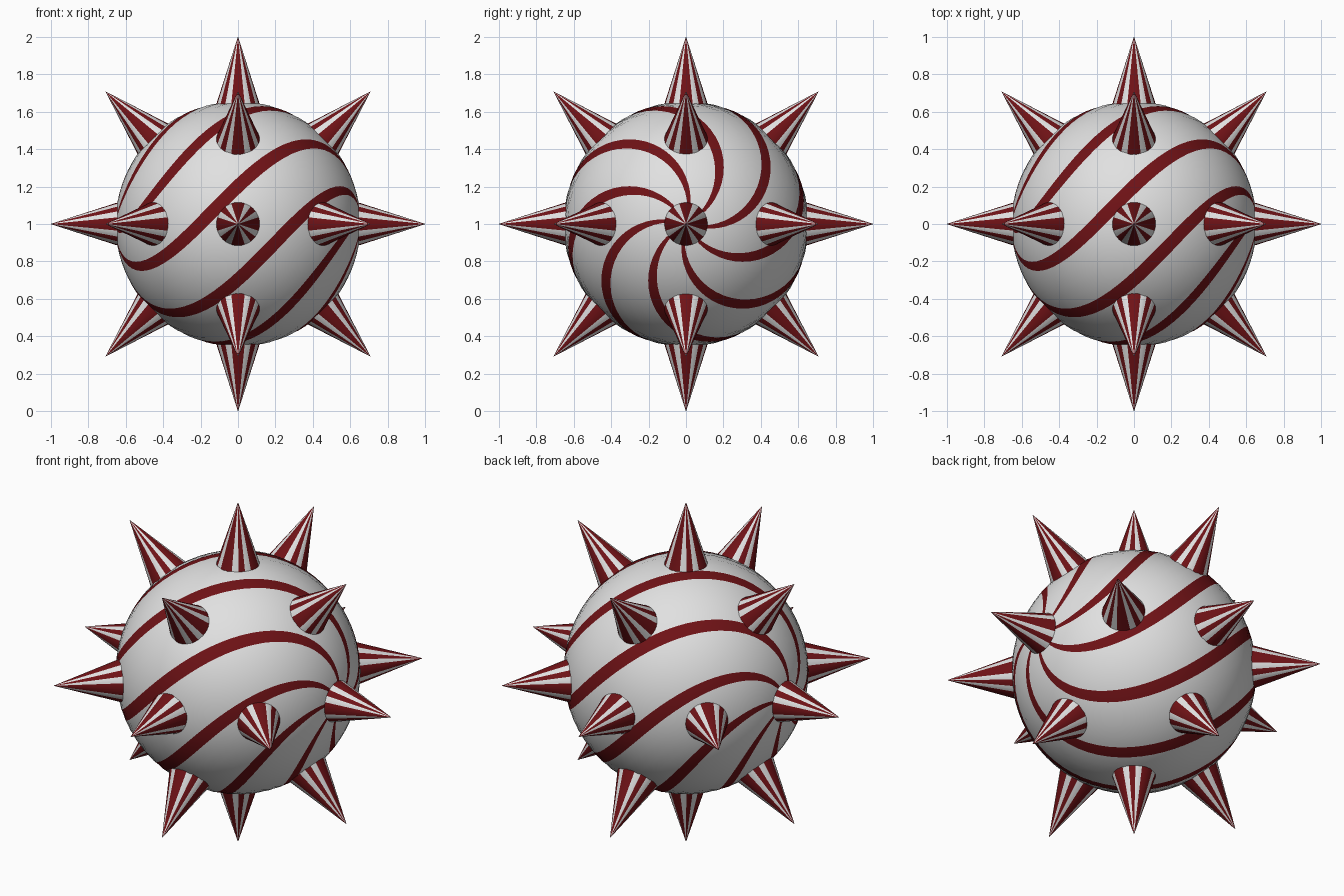
import bpy, bmesh
from math import sin, cos, pi, radians, atan2, degrees
from itertools import product
from mathutils import Vector

cube = bpy.data.objects.get("Cube")
if cube:
    bpy.data.objects.remove(cube, do_unlink=True)

CENTRE = Vector((0, 0, 1))
RADIUS = 0.655
ARMS = 8           # stripes around the ball and around each spike
COLUMNS = 40       # five columns of faces per stripe period
ROWS = 48


def make_material(name, rgb):
    mat = bpy.data.materials.new(name)
    mat.use_nodes = True
    mat.diffuse_color = (*rgb, 1)
    bsdf = mat.node_tree.nodes["Principled BSDF"]
    bsdf.inputs["Base Color"].default_value = (*rgb, 1)
    bsdf.inputs["Roughness"].default_value = 0.6
    return mat


materials = [make_material("white", (0.75, 0.75, 0.75)),
             make_material("dark_red", (0.16, 0.006, 0.008))]


def finish_mesh(bm, name):
    mesh = bpy.data.meshes.new(name)
    bm.normal_update()
    bm.to_mesh(mesh)
    bm.free()
    for mat in materials:
        mesh.materials.append(mat)
    return mesh


def add_object(name, mesh):
    obj = bpy.data.objects.new(name, mesh)
    bpy.context.scene.collection.objects.link(obj)
    obj.location = CENTRE
    return obj


# Ball: poles on the x axis, columns twisted so that they follow the stripes
def ball_mesh():
    bm = bmesh.new()
    rings = []
    for i in range(1, ROWS):
        tilt = pi * i / ROWS
        ring = []
        for j in range(COLUMNS):
            turn = tilt + radians(22.5) + 2 * pi * j / COLUMNS
            ring.append(bm.verts.new(RADIUS * Vector(
                (cos(tilt), sin(tilt) * cos(turn), sin(tilt) * sin(turn)))))
        rings.append(ring)
    poles = [bm.verts.new((RADIUS, 0, 0)), bm.verts.new((-RADIUS, 0, 0))]
    for j in range(COLUMNS):
        k = (j + 1) % COLUMNS
        faces = [bm.faces.new((poles[0], rings[0][j], rings[0][k])),
                 bm.faces.new((poles[1], rings[-1][k], rings[-1][j]))]
        for a, b in zip(rings, rings[1:]):
            faces.append(bm.faces.new((a[j], b[j], b[k], a[k])))
        for face in faces:
            face.smooth = True
            face.material_index = int(j % (COLUMNS // ARMS) == 0)
    return finish_mesh(bm, "ball")


# Spike: cone pointing along z, with stripes running to the tip
def spike_mesh(base=0.6, tip=1.0, width=0.129):
    bm = bmesh.new()
    bmesh.ops.create_cone(bm, cap_ends=True, segments=COLUMNS, radius1=width,
                          radius2=0.001, depth=tip - base)
    bmesh.ops.translate(bm, verts=bm.verts, vec=(0, 0, (base + tip) / 2))
    period = 360 / ARMS
    for face in bm.faces:
        if len(face.verts) == 4:
            mid = face.calc_center_median()
            angle = degrees(atan2(mid.y, mid.x)) + period * 0.3
            face.smooth = True
            face.material_index = int(angle % period < period * 0.6)
    return finish_mesh(bm, "spike")


add_object("ball", ball_mesh())

# Spikes along the axes and halfway between each pair of axes
spike = spike_mesh()
for direction in product((-1, 0, 1), repeat=3):
    if sum(map(abs, direction)) in (1, 2):
        obj = add_object("spike", spike)
        obj.rotation_euler = Vector(direction).to_track_quat('Z', 'Y').to_euler()
